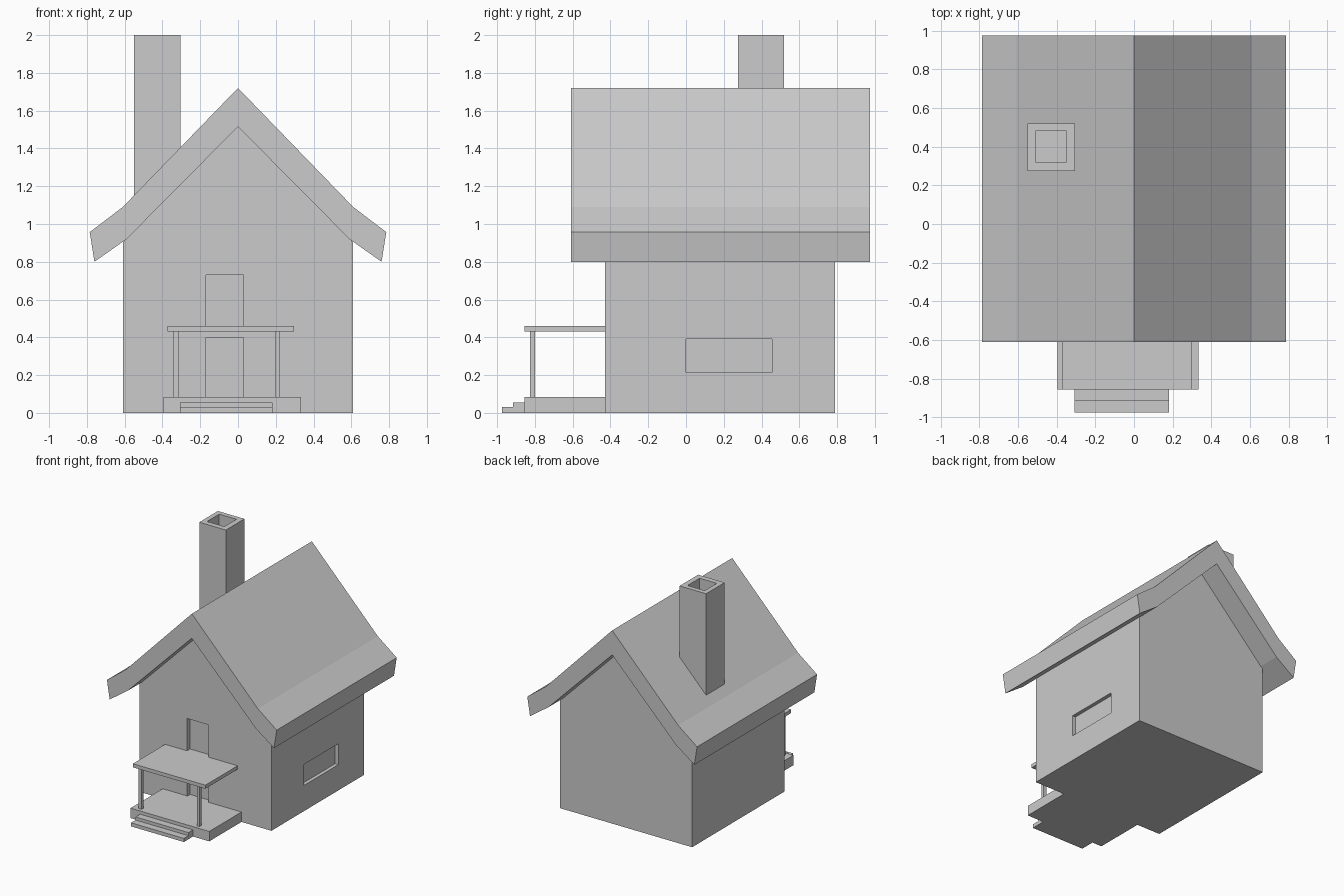
import bpy, bmesh

if "Cube" in bpy.data.objects:
    bpy.data.objects.remove(bpy.data.objects["Cube"])


def finish(name, bm):
    bmesh.ops.recalc_face_normals(bm, faces=bm.faces)
    mesh = bpy.data.meshes.new(name)
    bm.to_mesh(mesh)
    bm.free()
    obj = bpy.data.objects.new(name, mesh)
    bpy.context.collection.objects.link(obj)
    return obj


def prism(name, profile, y0, y1):
    """Extrude an x-z profile along y."""
    bm = bmesh.new()
    face = bm.faces.new([bm.verts.new((x, y0, z)) for x, z in profile])
    ext = bmesh.ops.extrude_face_region(bm, geom=[face])["geom"]
    bmesh.ops.translate(bm, vec=(0, y1 - y0, 0),
                        verts=[v for v in ext if isinstance(v, bmesh.types.BMVert)])
    return finish(name, bm)


def box(name, x0, x1, y0, y1, z0, z1):
    return prism(name, [(x0, z0), (x1, z0), (x1, z1), (x0, z1)], y0, y1)


def cut(target, name, *bounds):
    """Recess a target with a hidden box cutter."""
    cutter = box(name, *bounds)
    cutter.hide_render = True
    cutter.hide_viewport = True
    cutter.display_type = 'WIRE'
    mod = target.modifiers.new(name, 'BOOLEAN')
    mod.operation = 'DIFFERENCE'
    mod.solver = 'EXACT'
    mod.object = cutter


def mirrored(half):
    """Right half profile (without the ridge points) mirrored to the left."""
    return [(-x, z) for x, z in reversed(half)]


# House body with gable ends
right = [(0.61, 0), (0.61, 0.905), (0.59, 0.92)]
house = prism("house_body", right + [(0, 1.515)] + mirrored(right), -0.43, 0.79)
cut(house, "door_cutter", -0.17, 0.03, -0.5, -0.39, 0.08, 0.40)
cut(house, "upper_window_cutter", -0.17, 0.03, -0.5, -0.39, 0.46, 0.73)
cut(house, "side_window_cutter", 0.58, 0.7, 0.0, 0.455, 0.215, 0.39)

# Thick roof with flared eaves
under = [(0.59, 0.92), (0.76, 0.80)]
over = [(0.785, 0.957), (0.61, 1.09)]
prism("roof", [(0, 1.515)] + under + over + [(0, 1.72)] + mirrored(under + over),
      -0.61, 0.975)

# Hollow chimney, its foot sloped to sit inside the roof
chimney = prism("chimney", [(-0.55, 1.06), (-0.305, 1.31), (-0.305, 2), (-0.55, 2)],
                0.275, 0.52)
cut(chimney, "flue_cutter", -0.51, -0.35, 0.32, 0.48, 1.8, 2.1)

# Porch floor and steps
box("porch_floor", -0.395, 0.333, -0.855, -0.43, 0, 0.083)
steps = [(-0.915, 0.056), (-0.975, 0.03)]
back = -0.855
for i, (front, height) in enumerate(steps):
    box(f"step_{i + 1}", -0.307, 0.182, front, back, 0, height)
    back = front

# Porch canopy and posts
box("porch_canopy", -0.373, 0.297, -0.855, -0.43, 0.43, 0.46)
for side, x in (("left", -0.341), ("right", 0.197)):
    box(f"{side}_post", x, x + 0.026, -0.825, -0.799, 0.083, 0.43)
